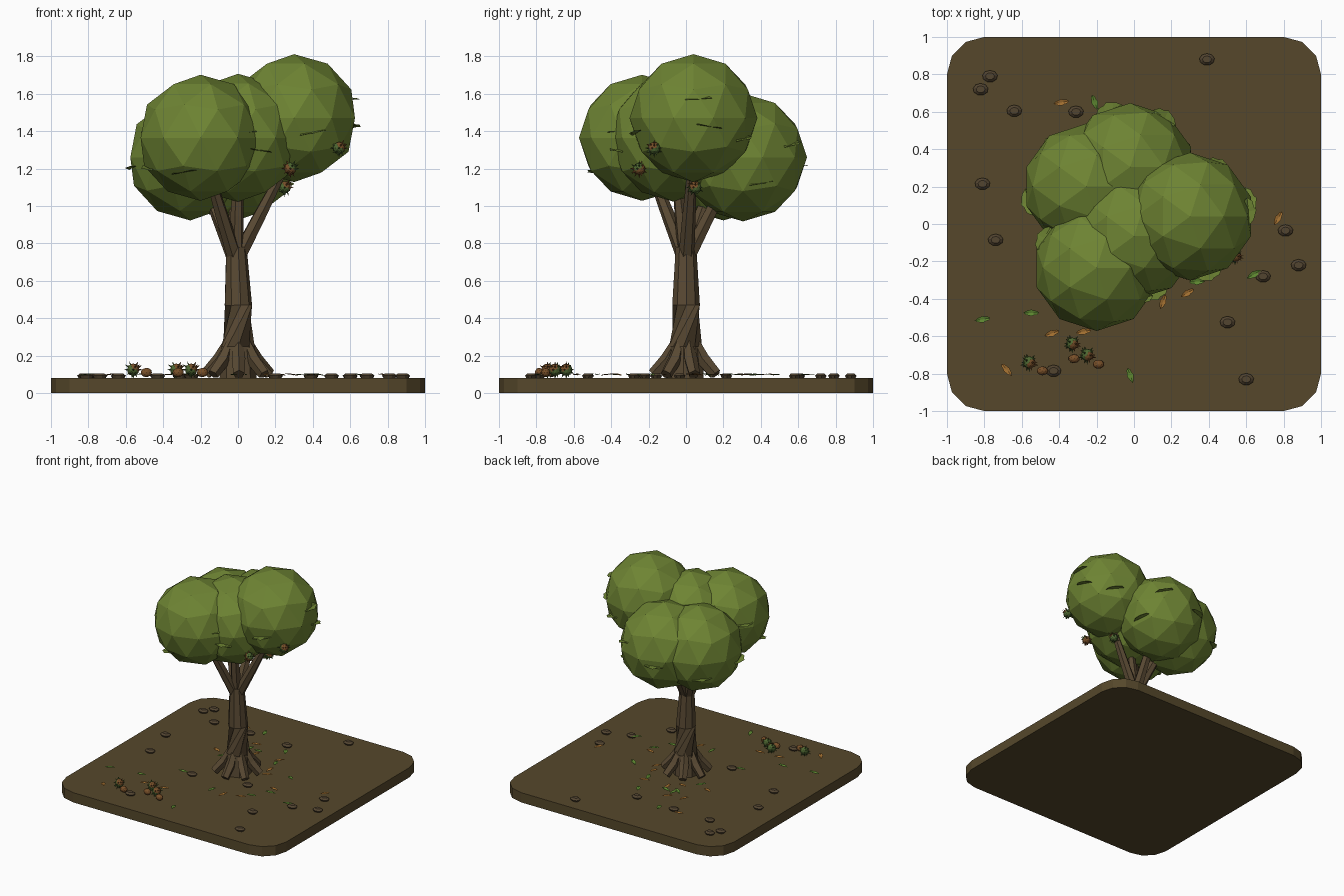
import bpy, bmesh, math, random
from mathutils import Vector, Matrix

if "Cube" in bpy.data.objects:
    bpy.data.objects.remove(bpy.data.objects["Cube"])

random.seed(4)


def material(name, rgb):
    m = bpy.data.materials.new(name)
    m.diffuse_color = (*rgb, 1)
    m.use_nodes = True
    m.node_tree.nodes["Principled BSDF"].inputs["Base Color"].default_value = m.diffuse_color
    return m


SOIL = material("soil", (0.092, 0.064, 0.024))
BARK = material("bark", (0.100, 0.067, 0.033))
FOLIAGE = material("foliage", (0.155, 0.230, 0.033))
STONE = material("stone", (0.085, 0.058, 0.030))
LEAF = material("leaf_green", (0.110, 0.240, 0.030))
DRY = material("leaf_orange", (0.360, 0.160, 0.030))
HUSK = material("husk_green", (0.075, 0.135, 0.030))
NUT = material("nut_brown", (0.190, 0.080, 0.022))


def finish(bm, name, *mats):
    me = bpy.data.meshes.new(name)
    bmesh.ops.recalc_face_normals(bm, faces=bm.faces)
    bm.to_mesh(me)
    bm.free()
    for m in mats:
        me.materials.append(m)
    ob = bpy.data.objects.new(name, me)
    bpy.context.collection.objects.link(ob)
    return ob


def tube(bm, points, radii, sides, spin=0.0):
    """Faceted limb through the points."""
    pts = [Vector(p) for p in points]
    rings = []
    for i, (p, r) in enumerate(zip(pts, radii)):
        d = pts[min(i + 1, len(pts) - 1)] - pts[max(i - 1, 0)]
        q = d.to_track_quat('Z', 'Y')
        rings.append([bm.verts.new(p + q @ Vector((r * math.cos(a), r * math.sin(a), 0)))
                      for a in (spin + math.tau * k / sides for k in range(sides))])
    for a, b in zip(rings, rings[1:]):
        for k in range(sides):
            j = (k + 1) % sides
            bm.faces.new((a[k], a[j], b[j], b[k]))
    bm.faces.new(rings[0])
    bm.faces.new(rings[-1])


# Ground slab with rounded corners
bm = bmesh.new()
corners = []
for q, (sx, sy) in enumerate(((1, 1), (-1, 1), (-1, -1), (1, -1))):
    for k in range(4):
        a = math.radians(90 * q + 30 * k)
        corners.append(bm.verts.new((0.8 * sx + 0.2 * math.cos(a), 0.8 * sy + 0.2 * math.sin(a), 0)))
bottom = bm.faces.new(corners)
ext = bmesh.ops.extrude_face_region(bm, geom=[bottom], use_keep_orig=True)
top = [v for v in ext["geom"] if isinstance(v, bmesh.types.BMVert)]
bmesh.ops.translate(bm, verts=top, vec=(0, 0, 0.08))
finish(bm, "ground_slab", SOIL)

# Trunk
bm = bmesh.new()
tube(bm, [(0, 0, 0.08), (0, 0, 0.25), (0, 0, 0.47), (-0.01, 0, 0.78)],
     [0.10, 0.09, 0.075, 0.056], 9, 0.2)
finish(bm, "trunk", BARK)

# Flared roots
bm = bmesh.new()
for k in range(7):
    a = math.tau * k / 7 + 0.25
    c, s = math.cos(a), math.sin(a)
    tube(bm, [(r * c, r * s, z) for r, z in ((0.055, 0.27), (0.10, 0.18), (0.175, 0.10))],
         [0.026, 0.038, 0.032], 5, 0.3)
finish(bm, "roots", BARK)

# Canopy clumps: centre and radius
CLUMPS = [((-0.20, -0.235, 1.365), 0.337), ((0.30, 0.04, 1.47), 0.342),
          ((-0.02, 0.305, 1.26), 0.342), ((-0.255, 0.20, 1.26), 0.337),
          ((0.0, -0.065, 1.365), 0.342)]

# Branches reaching into each clump
bm = bmesh.new()
for c, r in CLUMPS:
    start = Vector((-0.01 + c[0] * 0.06, c[1] * 0.06, 0.74))
    end = Vector((c[0] * 0.75, c[1] * 0.75, 1.16))
    tube(bm, [start, start.lerp(end, 0.5), end], [0.042, 0.036, 0.026], 6)
finish(bm, "branches", BARK)

for i, (c, r) in enumerate(CLUMPS):
    bm = bmesh.new()
    bmesh.ops.create_icosphere(bm, subdivisions=2, radius=r, matrix=Matrix.Translation(c))
    finish(bm, f"canopy_clump_{i + 1}", FOLIAGE)


def leaf(bm, matrix, length, width, mat):
    """Toothed leaf blade, creased along the middle."""
    n = 6
    mid = [bm.verts.new(matrix @ Vector((length * (k / n - 0.5), 0, 0))) for k in range(n + 1)]
    for side in (-1, 1):
        edge = [mid[0]]
        for k in range(1, n):
            w = width / 2 * math.sin(math.pi * k / n) ** 0.8 * (1 if k % 2 else 0.8)
            x = length * (k / n - 0.5 + (0.03 if k % 2 else -0.02))
            edge.append(bm.verts.new(matrix @ Vector((x, side * w, width * 0.12))))
        edge.append(mid[-1])
        for k in range(n):
            quad = list(dict.fromkeys((mid[k], mid[k + 1], edge[k + 1], edge[k])))
            bm.faces.new(quad).material_index = mat


# Leaves poking out of the canopy: clump, heading, height angle
bm = bmesh.new()
for i, head, lift in ((4, -85, 4), (1, -72, -14), (1, 5, 18), (2, 20, -25), (2, 55, 12),
                      (0, 150, 5), (0, 190, -30), (1, 15, -8), (4, -70, -12), (3, 195, -10),
                      (2, 110, -8), (3, 130, -25), (0, -110, -35), (1, 60, -20)):
    c, r = CLUMPS[i]
    h, e = math.radians(head), math.radians(lift)
    p = Vector(c) + 0.96 * r * Vector((math.cos(h) * math.cos(e), math.sin(h) * math.cos(e), math.sin(e)))
    m = (Matrix.Translation(p) @ Matrix.Rotation(h + math.pi / 2, 4, 'Z')
         @ Matrix.Rotation(random.uniform(-0.25, 0.25), 4, 'Y') @ Matrix.Rotation(0.25, 4, 'X'))
    leaf(bm, m, 0.15, 0.085, 0)
finish(bm, "canopy_leaves", FOLIAGE)

# Fallen leaves: open ground ones, then a scatter beneath the tree
bm = bmesh.new()
fallen = [(-0.81, -0.51, 10, 0), (-0.55, -0.475, 0, 0), (0.64, -0.27, 30, 0), (-0.02, -0.81, 110, 0),
          (-0.21, 0.65, 110, 0), (-0.68, -0.78, 130, 1), (-0.39, 0.65, 10, 1), (0.77, 0.03, 60, 1),
          (-0.44, -0.585, 20, 1), (-0.27, -0.575, 10, 1)]
for k in range(22):
    a, r = random.uniform(0, math.tau), random.uniform(0.22, 0.5)
    fallen.append((r * math.cos(a), r * math.sin(a), random.uniform(0, 360), k % 2))
for x, y, turn, mat in fallen:
    m = (Matrix.Translation((x, y, 0.098)) @ Matrix.Rotation(math.radians(turn), 4, 'Z')
         @ Matrix.Rotation(random.uniform(-0.12, 0.12), 4, 'Y'))
    leaf(bm, m, 0.085, 0.036, mat)
finish(bm, "fallen_leaves", LEAF, DRY)

# Pebbles
bm = bmesh.new()
for x, y in ((-0.77, 0.79), (-0.82, 0.72), (-0.64, 0.605), (-0.31, 0.60), (0.39, 0.88),
             (-0.81, 0.215), (-0.74, -0.085), (0.81, -0.035), (0.88, -0.22), (0.69, -0.28),
             (0.50, -0.525), (0.60, -0.83), (-0.43, -0.785), (-0.25, -0.24), (0.20, -0.16), (0.04, 0.58)):
    for z0, z1, r0, r1 in ((0.076, 0.093, 0.030, 0.041), (0.093, 0.106, 0.041, 0.024)):
        m = Matrix.Translation((x, y, (z0 + z1) / 2)) @ Matrix.Diagonal((1, 0.78, 1, 1))
        bmesh.ops.create_cone(bm, cap_ends=True, segments=9, radius1=r0, radius2=r1,
                              depth=z1 - z0, matrix=m)
finish(bm, "pebbles", STONE)


def spiky_husk(name, centre, main, other):
    """Round husk with spines; one sector takes the second colour."""
    bm = bmesh.new()
    c = Vector(centre)
    bmesh.ops.create_icosphere(bm, subdivisions=2, radius=0.033, matrix=Matrix.Translation(c))
    dirs = [(v.co - c).normalized() for v in bm.verts]
    for d in dirs[::2]:
        m = Matrix.Translation(c + d * 0.039) @ d.to_track_quat('Z', 'Y').to_matrix().to_4x4()
        bmesh.ops.create_cone(bm, segments=4, radius1=0.007, radius2=0, depth=0.024, matrix=m)
    split = Vector((0.6, -0.5, 0.6)).normalized()
    for f in bm.faces:
        d = (f.calc_center_median() - c).normalized()
        f.material_index = 1 if d.dot(split) > 0.6 else 0
    finish(bm, name, main, other)


# Husks hanging from the canopy and lying on the ground
for i, p in enumerate(((0.54, -0.17, 1.31), (0.25, 0.05, 1.10), (0.28, -0.25, 1.20))):
    spiky_husk(f"hanging_husk_{i + 1}", p, *((NUT, HUSK) if i == 2 else (HUSK, NUT)))
for i, p in enumerate(((-0.56, -0.74, 0.125), (-0.33, -0.64, 0.125), (-0.25, -0.70, 0.125))):
    spiky_husk(f"fallen_husk_{i + 1}", p, HUSK, NUT)

# Loose nuts
for i, p in enumerate(((-0.49, -0.785, 0.11), (-0.19, -0.75, 0.11), (-0.32, -0.72, 0.11))):
    bm = bmesh.new()
    bmesh.ops.create_icosphere(bm, subdivisions=2, radius=0.028,
                               matrix=Matrix.Translation(p) @ Matrix.Diagonal((1.1, 0.85, 0.9, 1)))
    finish(bm, f"nut_{i + 1}", NUT)
